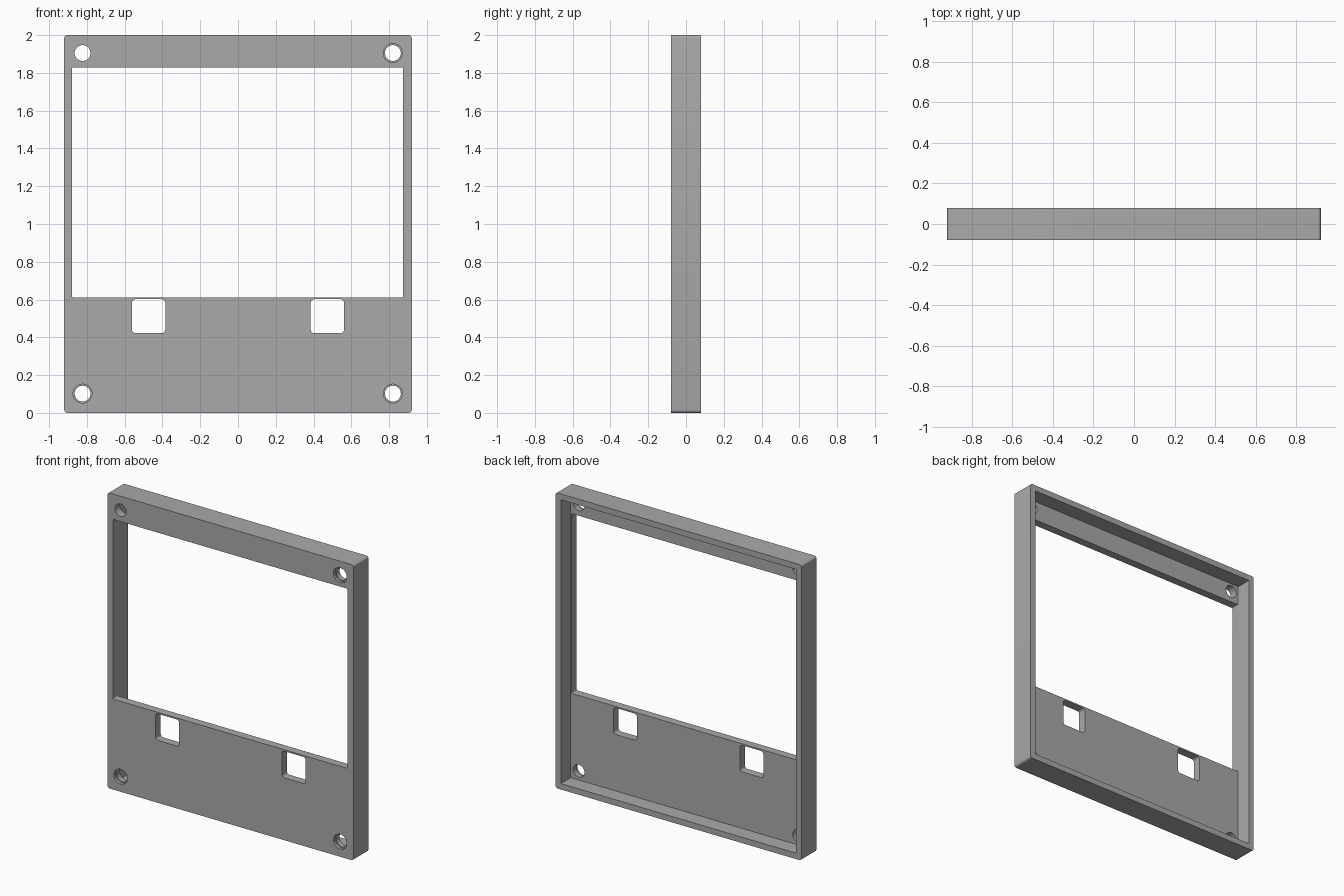
import bpy, bmesh, math
from mathutils import Matrix

cube = bpy.data.objects.get("Cube")
if cube:
    bpy.data.objects.remove(cube, do_unlink=True)

FRONT, BACK = -0.08, 0.08
PLATE_BACK = -0.025

grey = bpy.data.materials.new("plain grey")
grey.use_nodes = True
colour = (0.4, 0.4, 0.4, 1)
grey.diffuse_color = colour
grey.node_tree.nodes["Principled BSDF"].inputs["Base Color"].default_value = colour


def finish(bm, name):
    mesh = bpy.data.meshes.new(name)
    bm.to_mesh(mesh)
    bm.free()
    mesh.materials.append(grey)
    ob = bpy.data.objects.new(name, mesh)
    bpy.context.collection.objects.link(ob)
    return ob


def block(name, x0, x1, y0, y1, z0, z1, corner=0.0):
    """Box whose four depth-wise edges are rounded."""
    bm = bmesh.new()
    bmesh.ops.create_cube(bm, size=1)
    for v in bm.verts:
        v.co.x = x1 if v.co.x > 0 else x0
        v.co.y = y1 if v.co.y > 0 else y0
        v.co.z = z1 if v.co.z > 0 else z0
    if corner:
        edges = [e for e in bm.edges
                 if abs(e.verts[0].co.y - e.verts[1].co.y) > 0.01]
        bmesh.ops.bevel(bm, geom=edges, offset=corner, segments=4,
                        profile=0.5, affect='EDGES')
    return finish(bm, name)


def drill(name, x, z, r_front, r_back, y0, y1):
    """Tapered cylinder running along the depth."""
    bm = bmesh.new()
    place = Matrix.Translation((x, (y0 + y1) / 2, z)) @ Matrix.Rotation(-math.pi / 2, 4, 'X')
    bmesh.ops.create_cone(bm, cap_ends=True, segments=32, radius1=r_front,
                          radius2=r_back, depth=y1 - y0, matrix=place)
    return finish(bm, name)


def cut(target, cutter):
    mod = target.modifiers.new(cutter.name, 'BOOLEAN')
    mod.operation = 'DIFFERENCE'
    mod.solver = 'EXACT'
    mod.object = cutter
    bpy.context.view_layer.objects.active = target
    bpy.ops.object.modifier_apply(modifier=mod.name)
    bpy.data.objects.remove(cutter, do_unlink=True)


# Outer shell with an open back
bezel = block("display_bezel", -0.92, 0.92, FRONT, BACK, 0, 2, 0.016)
cut(bezel, block("cavity", -0.881, 0.881, PLATE_BACK, 0.2, 0.04, 1.96))

# Screen window
cut(bezel, block("window", -0.879, 0.874, -0.2, 0.0, 0.612, 1.828, 0.006))

# Two button openings
for side in (-1, 1):
    x = side * 0.473
    cut(bezel, block("button_opening", x - 0.088, x + 0.088, -0.2, 0.0, 0.422, 0.602, 0.018))

# Corner screw holes, countersunk except the upper right one
for x in (-0.823, 0.82):
    for z in (0.102, 1.905):
        cut(bezel, drill("screw_hole", x, z, 0.042, 0.042, -0.2, 0.0))
        if not (x < 0 and z > 1):
            cut(bezel, drill("countersink", x, z, 0.05, 0.05, -0.2, FRONT + 0.02))

# Smooth the rounded corners and hole walls, keep the edges crisp
bpy.ops.object.select_all(action='DESELECT')
bezel.select_set(True)
bpy.context.view_layer.objects.active = bezel
bpy.ops.object.shade_smooth_by_angle(angle=math.radians(30))
